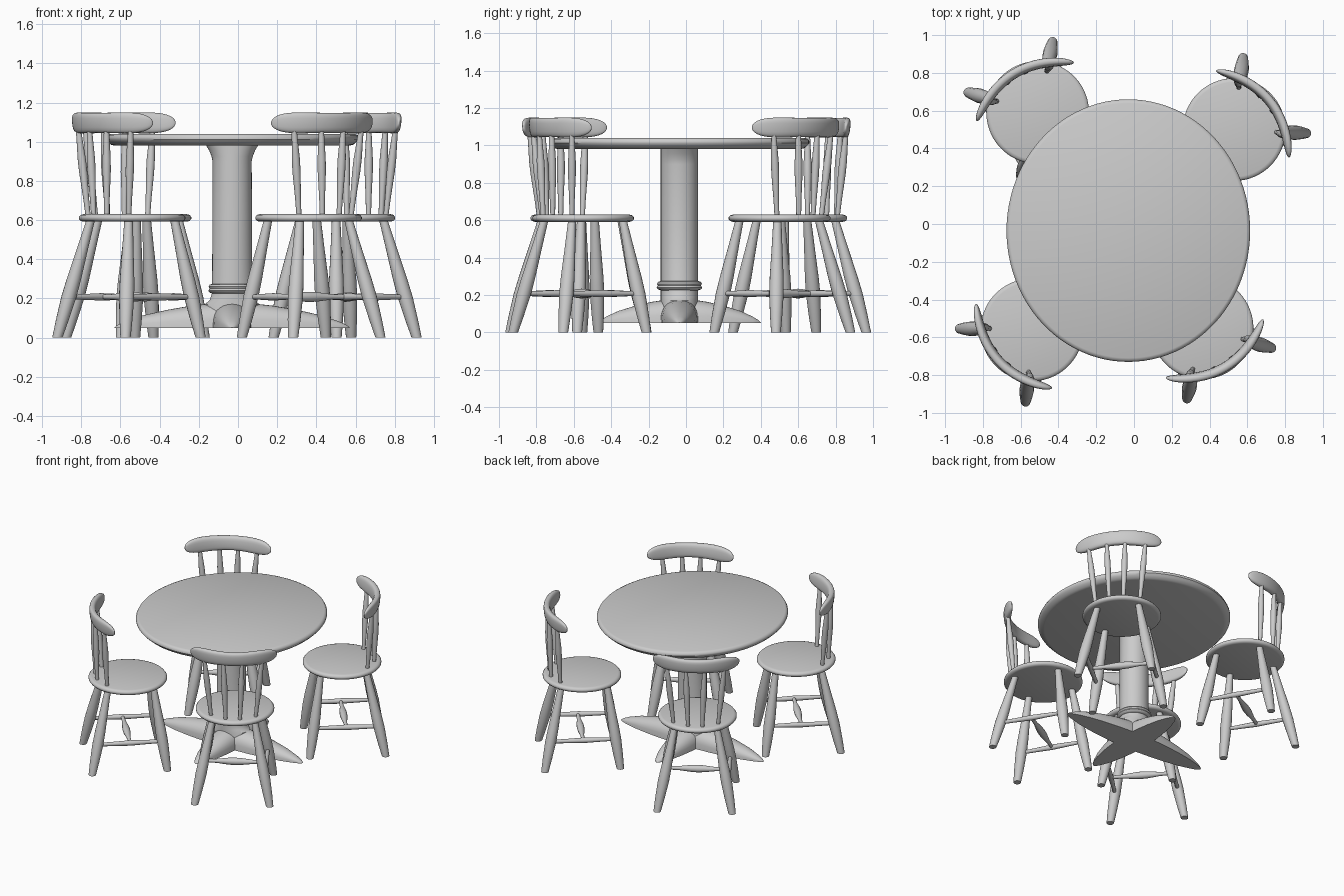
import bpy, bmesh, math
from mathutils import Vector, Matrix

if "Cube" in bpy.data.objects:
    bpy.data.objects.remove(bpy.data.objects["Cube"])

grey = bpy.data.materials.new("plain_grey")
grey.use_nodes = True
colour = (0.6, 0.6, 0.6, 1)
grey.diffuse_color = colour
grey.node_tree.nodes["Principled BSDF"].inputs["Base Color"].default_value = colour


def loft(name, rings):
    """Skin a list of closed rings, cap both ends, return the mesh."""
    bm = bmesh.new()
    loops = [[bm.verts.new(p) for p in ring] for ring in rings]
    n = len(loops[0])
    for a, b in zip(loops, loops[1:]):
        for i in range(n):
            j = (i + 1) % n
            bm.faces.new((a[i], a[j], b[j], b[i]))
    bm.faces.new(loops[0][::-1])
    bm.faces.new(loops[-1])
    bmesh.ops.recalc_face_normals(bm, faces=bm.faces)
    mesh = bpy.data.meshes.new(name)
    bm.to_mesh(mesh)
    bm.free()
    mesh.materials.append(grey)
    return mesh


def place(name, mesh, matrix=Matrix()):
    obj = bpy.data.objects.new(name, mesh)
    bpy.context.collection.objects.link(obj)
    obj.matrix_world = matrix
    return obj


def circle(centre, rx, ry, u, v, n):
    return [centre + u * rx * math.cos(k * math.tau / n)
            + v * ry * math.sin(k * math.tau / n) for k in range(n)]


X, Y, Z = Vector((1, 0, 0)), Vector((0, 1, 0)), Vector((0, 0, 1))


def turned(name, start, end, profile, upright=True, n=16):
    """Turned rod; profile holds (fraction along, radius)."""
    start, end = Vector(start), Vector(end)
    u, v = X, Y
    if not upright:
        u = (end - start).cross(Z).normalized()
        v = Z
    return loft(name, [circle(start.lerp(end, f), r, r, u, v, n) for f, r in profile])


def lathe(name, profile, n=64):
    """Profile holds (radius along x, radius along y, height)."""
    return loft(name, [circle(Z * z, rx, ry, X, Y, n) for rx, ry, z in profile])


# Table
table = Matrix.Translation((-0.03, -0.035, 0))
a, b = 0.645, 0.695
place("table_top", lathe("table_top", [
    (a * s, b * s, z) for s, z in
    [(0.93, 0.98), (0.96, 0.985), (0.985, 1.0), (1, 1.012), (1, 1.022),
     (0.99, 1.034), (0.97, 1.04)]], 96), table)
place("column", lathe("column", [
    (0.14, 0.1, 0.05), (0.14, 0.1, 0.17), (0.115, 0.1, 0.19), (0.102, 0.1, 0.23),
    (0.1, 0.1, 0.9), (0.105, 0.1, 0.925), (0.117, 0.1, 0.955), (0.135, 0.1, 0.985)]), table)
place("column_ring", lathe("column_ring", [
    (r, r, z) for r, z in
    [(0.1, 0.225), (0.115, 0.23), (0.122, 0.24), (0.115, 0.25),
     (0.12, 0.26), (0.115, 0.27), (0.1, 0.275)]]), table)


# Feet: flat underneath, arched on top, tapering to a point
def foot_ring(d, half_width, height, n=14):
    return [Vector((d, half_width * math.cos(math.pi * k / n),
                    0.05 + height * math.sin(math.pi * k / n) ** 0.7)) for k in range(n + 1)]


foot_shape = [(0, 0.1, 0.13), (0.17, 0.1, 0.125), (0.35, 0.093, 0.113), (0.55, 0.08, 0.092),
              (0.75, 0.06, 0.065), (0.9, 0.036, 0.035), (0.97, 0.02, 0.016), (1, 0.005, 0.003)]
for i, length in enumerate((0.6, 0.435, 0.6, 0.435)):
    foot = loft("table_foot", [foot_ring(f * length, w, h) for f, w, h in foot_shape])
    place("table_foot", foot, table @ Matrix.Rotation(i * math.pi / 2, 4, "Z"))

# Chair parts, with the back of the chair towards local +x
parts = [("seat", lathe("seat", [
    (r, r, z) for r, z in
    [(0.25, 0.592), (0.264, 0.596), (0.272, 0.606), (0.272, 0.616),
     (0.264, 0.626), (0.25, 0.63)]]))]

leg_shape = [(0, 0.026), (0.15, 0.033), (0.35, 0.039), (0.5, 0.037), (0.75, 0.029), (1, 0.022)]
bar_shape = [(0, 0.012), (0.25, 0.015), (0.5, 0.019), (0.75, 0.015), (1, 0.012)]
link_shape = [(0, 0.012), (0.2, 0.014), (0.4, 0.024), (0.5, 0.026),
              (0.6, 0.024), (0.8, 0.014), (1, 0.012)]
spindle_shape = [(0, 0.013), (0.2, 0.015), (0.5, 0.021), (0.65, 0.021), (0.85, 0.016), (1, 0.013)]
bar_z = 0.208


def crest_x(y):
    return 0.24 - 1.25 * y * y


for side in (-1, 1):
    back = (Vector((0.28, side * 0.26, 0)), Vector((0.155, side * 0.145, 0.6)))
    front = (Vector((-0.245, side * 0.25, 0)), Vector((-0.16, side * 0.145, 0.6)))
    for label, (low, high) in (("back_leg", back), ("front_leg", front)):
        parts.append((label, turned(label, low, high, leg_shape)))
    f = bar_z / 0.6
    parts.append(("side_stretcher", turned("side_stretcher", front[0].lerp(front[1], f),
                                           back[0].lerp(back[1], f), bar_shape, False)))
    for low_y, high_y in ((0.05, 0.065), (0.155, 0.2)):
        low = (math.sqrt(0.225 ** 2 - low_y ** 2), side * low_y, 0.62)
        high = (crest_x(high_y), side * high_y, 1.07)
        parts.append(("back_spindle", turned("back_spindle", low, high, spindle_shape)))
parts.append(("cross_stretcher", turned("cross_stretcher", (0.01, -0.215, bar_z),
                                        (0.01, 0.215, bar_z), link_shape, False)))

# Crest rail: bowed, rounded at both ends, dipping in the middle
rings = []
steps = 32
for k in range(steps + 1):
    t = -math.cos(math.pi * k / steps) * 0.999
    y = 0.3 * t
    end = (1 - abs(t) ** 5) ** 0.5
    half_height = (0.051 + 0.012 * t * t) * end
    tangent = Vector((-2.5 * y, 1, 0)).normalized()
    across = tangent.cross(Z)
    centre = Vector((crest_x(y), y, 1.096))
    ring = []
    for q in range(20):
        c, s = math.cos(q * math.tau / 20), math.sin(q * math.tau / 20)
        h = half_height * math.copysign(abs(s) ** 0.7, s)
        ring.append(centre + across * (0.024 * end * math.copysign(abs(c) ** 0.7, c) + 0.1 * h)
                    + Z * h)
    rings.append(ring)
parts.append(("crest_rail", loft("crest_rail", rings)))

# Four chairs around the table: x, y, direction of the back
chairs = [(-0.54, -0.56, 222), (0.36, -0.55, -59), (0.53, 0.5, 40), (-0.51, 0.59, 121)]
for x, y, angle in chairs:
    m = Matrix.Translation((x, y, 0)) @ Matrix.Rotation(math.radians(angle), 4, "Z")
    for name, mesh in parts:
        place("chair_" + name, mesh, m)

# Smooth shading with crisp edges
done = {}
for obj in bpy.context.collection.objects:
    if obj.type == "MESH":
        done.setdefault(obj.data.name, obj)
bpy.ops.object.select_all(action="DESELECT")
for obj in done.values():
    obj.select_set(True)
    bpy.context.view_layer.objects.active = obj
bpy.ops.object.shade_smooth_by_angle(angle=math.radians(40))
